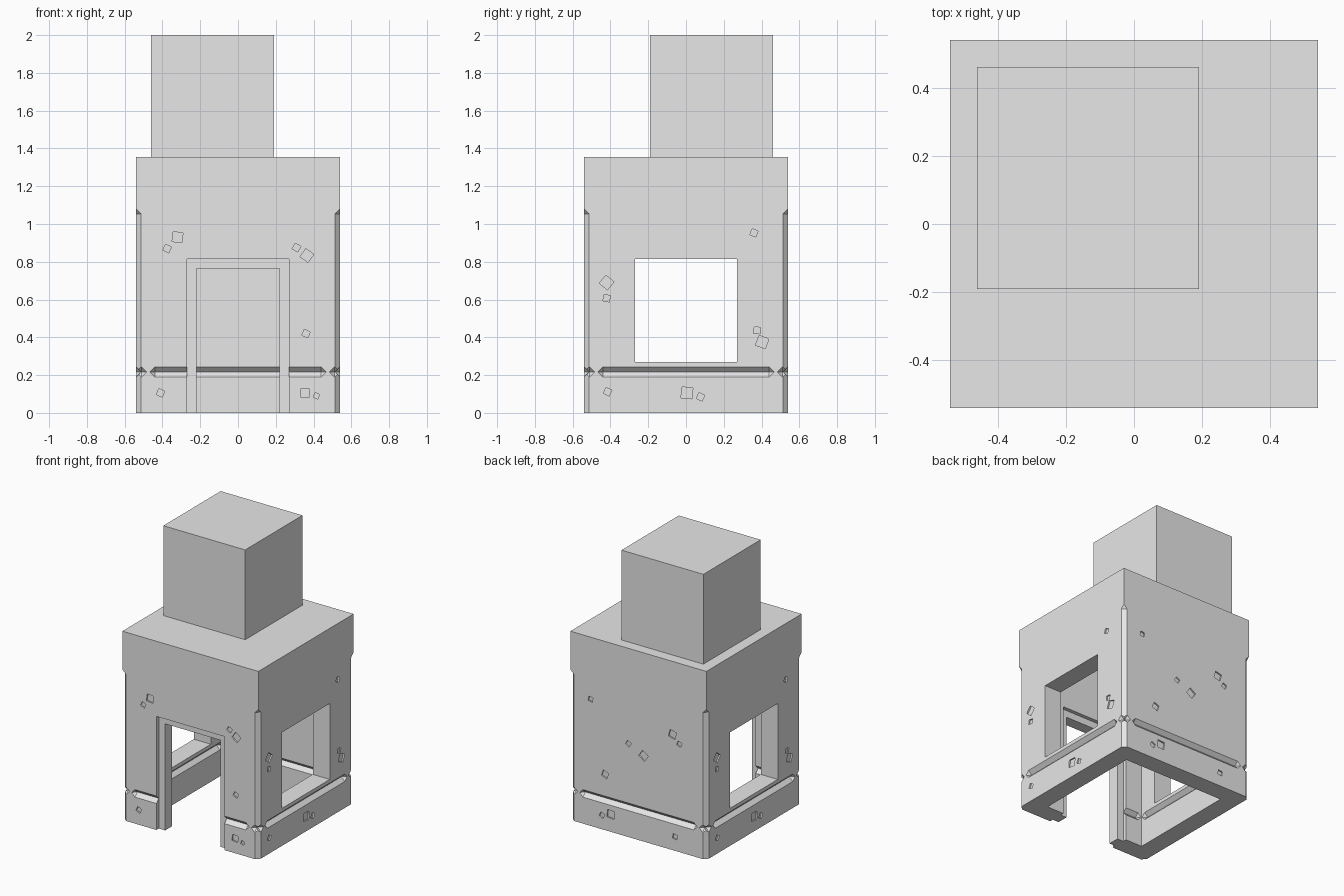
import bpy, bmesh
from math import radians, pi
from mathutils import Matrix, Vector

if "Cube" in bpy.data.objects:
    bpy.data.objects.remove(bpy.data.objects["Cube"], do_unlink=True)

HALF, TOP, WALL, R, BAND = 0.54, 1.355, 0.135, 0.027, 0.217
INNER = HALF - WALL

stone = bpy.data.materials.new("light_stone")
stone.use_nodes = True
stone.diffuse_color = (0.8, 0.8, 0.8, 1)
stone.node_tree.nodes["Principled BSDF"].inputs["Base Color"].default_value = (0.8, 0.8, 0.8, 1)


def box(bm, lo, hi, turn=None):
    """Axis-aligned box from lo to hi, optionally transformed afterwards."""
    lo, hi = Vector(lo), Vector(hi)
    m = Matrix.Translation((lo + hi) / 2) @ Matrix.Diagonal((*(hi - lo), 1))
    bmesh.ops.create_cube(bm, size=1, matrix=turn @ m if turn else m)


def bar(bm, axis, centre, half):
    """Diamond-section bar with pointed ends."""
    c = Vector(centre)
    unit = Matrix.Identity(3)
    pts = []
    for s in (-1, 1):
        pts.append(c + unit[axis] * s * half)
        for other in range(3):
            if other != axis:
                for t in (-R, R):
                    pts.append(c + unit[axis] * s * (half - R) + unit[other] * t)
    bmesh.ops.convex_hull(bm, input=[bm.verts.new(p) for p in pts])


def finish(name, bm):
    bmesh.ops.recalc_face_normals(bm, faces=bm.faces)
    mesh = bpy.data.meshes.new(name)
    bm.to_mesh(mesh)
    bm.free()
    mesh.materials.append(stone)
    obj = bpy.data.objects.new(name, mesh)
    bpy.context.scene.collection.objects.link(obj)
    return obj


def cut(target, bm):
    """Subtract a set of shapes from the target and discard the cutter."""
    cutter = finish("cutter", bm)
    cutter.hide_render = True
    mod = target.modifiers.new("cut", "BOOLEAN")
    mod.operation, mod.solver, mod.object = "DIFFERENCE", "EXACT", cutter
    mod.use_self = True
    graph = bpy.context.evaluated_depsgraph_get()
    mesh = bpy.data.meshes.new_from_object(target.evaluated_get(graph))
    target.modifiers.clear()
    target.data = mesh
    bpy.data.objects.remove(cutter, do_unlink=True)


# Hollow tower walls, open underneath
bm = bmesh.new()
box(bm, (-HALF, -HALF, 0), (HALF, HALF, TOP))
walls = finish("tower_walls", bm)
bm = bmesh.new()
box(bm, (-INNER, -INNER, -0.1), (INNER, INNER, TOP - WALL))
cut(walls, bm)

# Horizontal grooves outside and inside
bm = bmesh.new()
for s in (-1, 1):
    for d, half in ((HALF, 0.467), (INNER, 0.4)):
        bar(bm, 0, (0, s * d, BAND), half)
        bar(bm, 1, (s * d, 0, BAND), half)
cut(walls, bm)

# Chamfered corners, then short pointed notches at band height
corners = [(x, y) for x in (-HALF, HALF) for y in (-HALF, HALF)]
bm = bmesh.new()
for x, y in corners:
    bar(bm, 2, (x, y, 0.49), 0.59)
cut(walls, bm)
for axis in (0, 1):
    bm = bmesh.new()
    for x, y in corners:
        bar(bm, axis, (x, y, BAND), 0.057)
    cut(walls, bm)

# Side windows and front doorway
bm = bmesh.new()
box(bm, (-1, -0.27, 0.27), (1, 0.27, 0.815))
cut(walls, bm)
bm = bmesh.new()
box(bm, (-0.27, -1, -0.1), (0.27, -INNER + 0.04, 0.815))
cut(walls, bm)

# Shallow chips in the walls: across, height, size, tilt in degrees
front_chips = [(-.32, .93, .052, 7), (-.375, .87, .034, 25), (.31, .875, .034, 30),
               (.365, .833, .052, 35), (.36, .42, .034, 25), (-.41, .106, .034, 25),
               (.355, .106, .045, 5), (.415, .09, .026, 20)]
side_chips = [(.36, .953, .034, 20), (-.42, .69, .055, 40), (-.42, .607, .034, 10),
              (.377, .437, .034, 5), (.403, .375, .055, 20), (-.415, .112, .034, 25),
              (.005, .106, .058, 5), (.077, .085, .034, 25)]
back_chips = [(-.38, .91, .034, 10), (-.08, .67, .034, 30), (.04, .615, .055, 35),
              (.27, .83, .052, 15), (.325, .775, .034, 20), (-.265, .4, .045, 20),
              (-.29, .1, .034, 25), (-.22, .125, .055, 5), (.29, .1, .034, 10)]
bm = bmesh.new()
for turn, chips in ((0, front_chips), (pi / 2, side_chips),
                    (pi, back_chips), (-pi / 2, side_chips)):
    for across, height, size, tilt in chips:
        place = (Matrix.Rotation(turn, 4, "Z") @ Matrix.Translation((across, -HALF, height))
                 @ Matrix.Rotation(radians(tilt), 4, "Y"))
        h = size / 2
        box(bm, (-h, -0.01, -h), (h, 0.01, h), place)
cut(walls, bm)

# Recessed door frame
bm = bmesh.new()
y0, y1 = -HALF + R, -INNER - R
for s in (-1, 1):
    a, b = sorted((s * 0.22, s * 0.27))
    box(bm, (a, y0, 0), (b, y1, 0.765))
box(bm, (-0.27, y0, 0.765), (0.27, y1, 0.815))
finish("door_frame", bm)

# Off-centre block on the roof
bm = bmesh.new()
box(bm, (-0.46, -0.19, TOP), (0.19, 0.46, 2))
finish("roof_block", bm)
